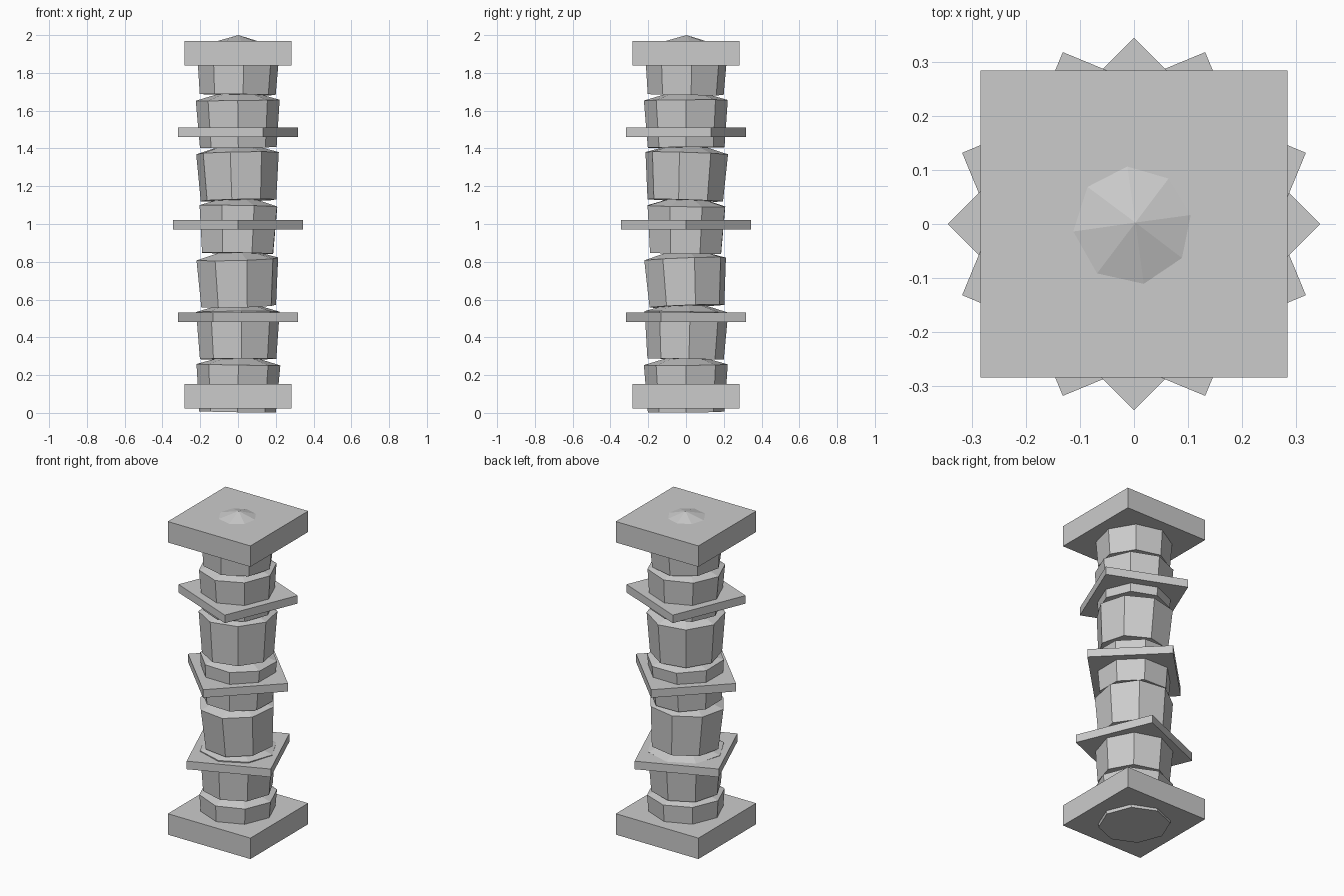
import bpy, bmesh, math
from mathutils import Matrix

if "Cube" in bpy.data.objects:
    bpy.data.objects.remove(bpy.data.objects["Cube"])

stone = bpy.data.materials.new("light grey stone")
stone.diffuse_color = (0.6, 0.6, 0.6, 1)
stone.use_nodes = True
stone.node_tree.nodes["Principled BSDF"].inputs["Base Color"].default_value = stone.diffuse_color


def add_object(name, bm, matrix):
    bmesh.ops.recalc_face_normals(bm, faces=bm.faces)
    bm.transform(matrix)
    mesh = bpy.data.meshes.new(name)
    bm.to_mesh(mesh)
    bm.free()
    mesh.materials.append(stone)
    obj = bpy.data.objects.new(name, mesh)
    bpy.context.collection.objects.link(obj)


def slab(name, z, half, thick, turn):
    bm = bmesh.new()
    bmesh.ops.create_cube(bm, size=1)
    add_object(name, bm, Matrix.Translation((0, 0, z))
               @ Matrix.Rotation(math.radians(turn), 4, 'Z')
               @ Matrix.Diagonal((half * 2, half * 2, thick, 1)))


def drum(name, z, turn, tilt_x, tilt_y, sides=8):
    # flared eight-sided block closed by a shallow pointed cap
    bm = bmesh.new()

    def ring(r, h):
        return [bm.verts.new((r * math.cos(math.tau * i / sides),
                              r * math.sin(math.tau * i / sides), h)) for i in range(sides)]
    low, high = ring(0.203, -0.125), ring(0.222, 0.125)
    apex = bm.verts.new((0, 0, 0.19))
    bm.faces.new(low[::-1])
    for i in range(sides):
        j = (i + 1) % sides
        bm.faces.new((low[i], low[j], high[j], high[i]))
        bm.faces.new((high[i], high[j], apex))
    add_object(name, bm, Matrix.Translation((0, 0, z + 0.125))
               @ Matrix.Rotation(math.radians(tilt_x), 4, 'X')
               @ Matrix.Rotation(math.radians(-tilt_y), 4, 'Y')
               @ Matrix.Rotation(math.radians(turn), 4, 'Z'))


# stacked shaft: turn, rise towards +y, rise towards +x (degrees)
drums = [(0, 0.5, -1), (5, -1, 0.3), (13, 2.2, 1.6), (22, -1, -1),
         (-10, -1.8, 1.2), (0, 0.4, 0.7), (8, -0.8, -0.8)]
for k, (turn, tx, ty) in enumerate(drums):
    drum(f"shaft_block_{k + 1}", 0.005 + 0.28 * k, turn, tx, ty)

# base and capital, with three slabs twisting between them
slab("base_slab", 0.087, 0.284, 0.13, 0)
slab("capital_slab", 1.903, 0.284, 0.13, 0)
for k in range(3):
    slab(f"twisted_band_{k + 1}", 0.507 + 0.489 * k, 0.243, 0.05, 22.5 * (k + 1))
